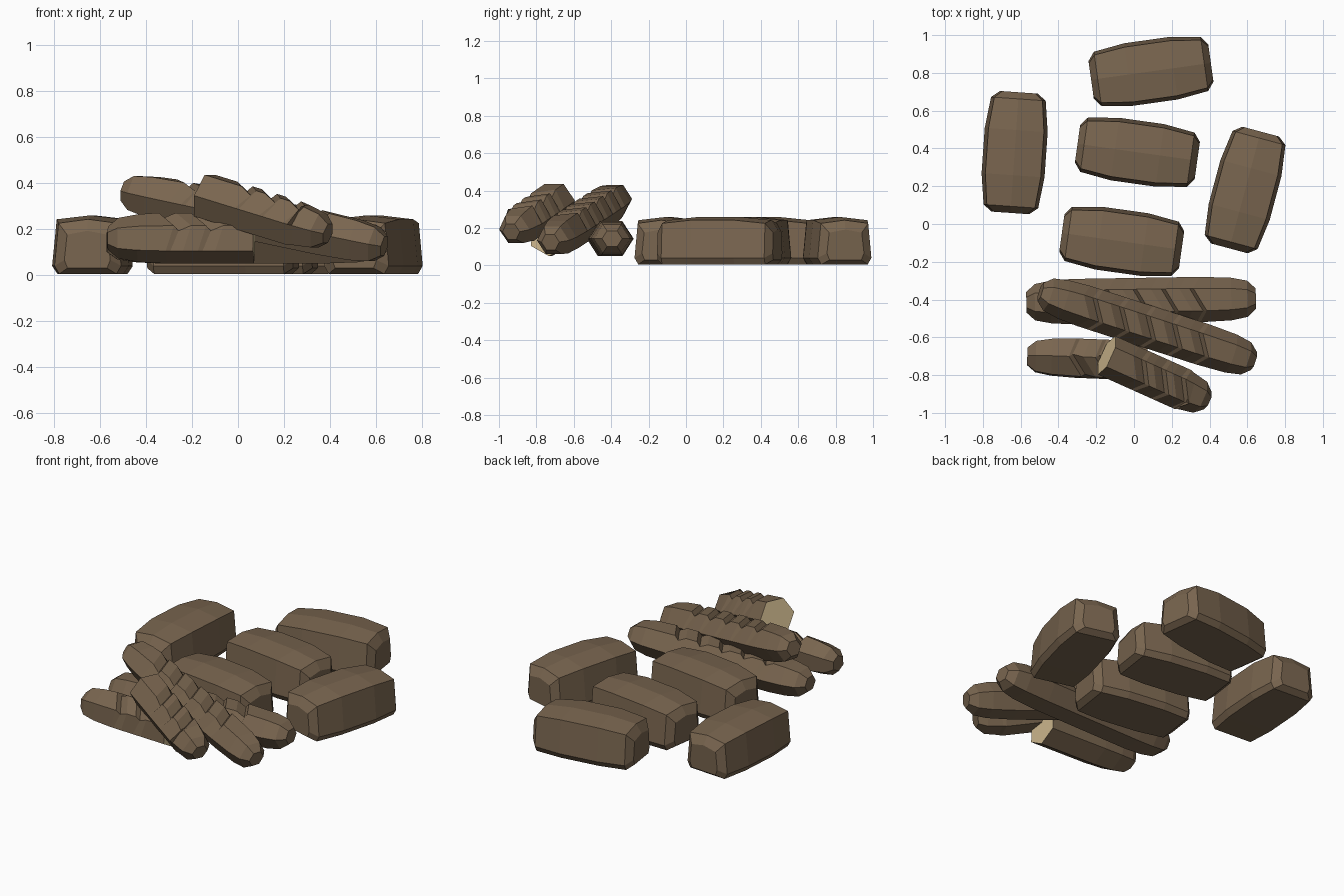
import bpy, bmesh, math
from mathutils import Matrix, Vector

if "Cube" in bpy.data.objects:
    bpy.data.objects.remove(bpy.data.objects["Cube"])


def material(name, rgb):
    m = bpy.data.materials.new(name)
    m.diffuse_color = (*rgb, 1)
    m.use_nodes = True
    m.node_tree.nodes["Principled BSDF"].inputs["Base Color"].default_value = m.diffuse_color
    return m


crust = material("brown crust", (0.19, 0.13, 0.078))
crumb = material("cream crumb", (0.62, 0.48, 0.27))


def loft(name, rings, matrix, cut_start=False):
    """Skin a list of rings, cap both ends; a cut start shows the crumb."""
    bm = bmesh.new()
    rows = [[bm.verts.new(p) for p in ring] for ring in rings]
    n = len(rows[0])
    for a, b in zip(rows, rows[1:]):
        for i in range(n):
            j = (i + 1) % n
            bm.faces.new((a[i], a[j], b[j], b[i]))
    cap = bm.faces.new(rows[0])
    cap.material_index = 1 if cut_start else 0
    bm.faces.new(rows[-1])
    bmesh.ops.recalc_face_normals(bm, faces=bm.faces)
    me = bpy.data.meshes.new(name)
    bm.to_mesh(me)
    bm.free()
    me.materials.append(crust)
    me.materials.append(crumb)
    ob = bpy.data.objects.new(name, me)
    ob.matrix_world = matrix
    bpy.context.collection.objects.link(ob)


# Round-topped loaves
def loaf(name, x, y, angle):
    half = [(0.10, 0.32, 0.03, 0.175), (0.145, 0.285, 0.005, 0.225),
            (0.167, 0.12, 0.004, 0.242)]          # half width, distance, bottom, shoulder
    stations = [(w, -d, b, t) for w, d, b, t in half] + \
               [(w, d, b, t) for w, d, b, t in reversed(half)]
    rings = []
    for w, d, b, t in stations:
        low, peak = b + 0.035, t + 0.017
        rings.append([(d, -w * 0.86, b), (d, w * 0.86, b), (d, w, low),
                      (d, w * 0.88, t), (d, 0, peak), (d, -w * 0.88, t), (d, -w, low)])
    loft(name, rings, Matrix.Translation((x, y, 0)) @ Matrix.Rotation(math.radians(angle), 4, 'Z'))


loaf("left_loaf", -0.632, 0.378, 86)
loaf("back_loaf", 0.09, 0.808, 8)
loaf("middle_loaf", 0.018, 0.38, -8)
loaf("front_loaf", -0.065, -0.092, -8)
loaf("right_loaf", 0.588, 0.18, 75)


# Six-sided baguettes with slanted slashes across the top
def baguette(name, start, end, slashes, roll=0, cut=False, hw=0.12, hh=0.108):
    start, end = Vector(start), Vector(end)
    length = (end - start).length
    tip = [(0.0, 0.45), (0.045, 0.8), (0.13, 0.94)]
    st = [(0.0, 1.0, 0.0)] if cut else [(d, s, 0.0) for d, s in tip]
    for s in slashes:
        st += [(s - 0.055, 1, 0.0), (s, 1, 0.026), (s + 0.02, 1, 0.0)]
    st += [(length - d, s, 0.0) for d, s in reversed(tip)]
    rings = []
    for d, s, drop in st:
        ring = []
        for k in range(6):
            a = math.radians(60 * k)
            px, py, pz = d, hw * s * math.cos(a), hh * s * math.sin(a)
            if k in (1, 2):
                pz -= drop
                if 0.14 < d < length - 0.14:
                    px -= math.copysign(0.035, py)
            ring.append((px, py, pz))
        rings.append(ring)
    ax = (end - start).normalized()
    ay = Vector((0, 0, 1)).cross(ax).normalized()
    az = ax.cross(ay)
    rot = Matrix((ax, ay, az)).transposed().to_4x4()
    loft(name, rings, Matrix.Translation(start) @ rot @ Matrix.Rotation(math.radians(roll), 4, 'X'), cut)


whole = [0.30, 0.45, 0.60, 0.75, 0.90]
baguette("back_baguette", (-0.57, -0.415, 0.143), (0.645, -0.395, 0.143), whole)
baguette("crossing_baguette", (-0.495, -0.36, 0.365), (0.635, -0.725, 0.125), whole, hw=0.112)
# Torn baguette: two halves, each with a cream end
baguette("torn_half_low", (0.07, -0.725, 0.16), (-0.565, -0.70, 0.16),
         [0.22, 0.36], roll=-28, cut=True, hw=0.118)
baguette("torn_half_high", (-0.145, -0.695, 0.345), (0.39, -0.935, 0.18),
         [0.20, 0.32, 0.44], cut=True, hw=0.112)
